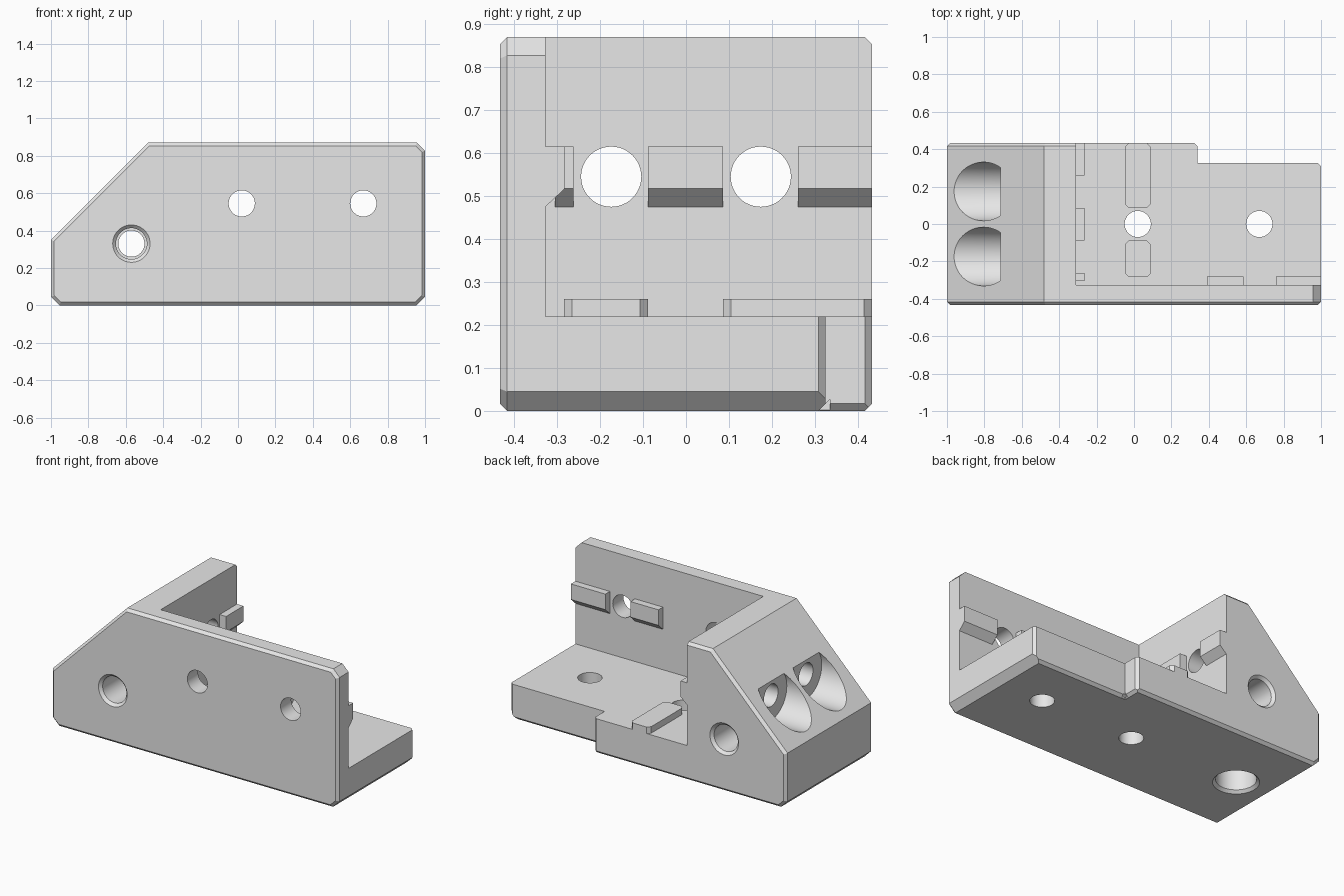
import bpy, bmesh, math

cube = bpy.data.objects.get("Cube")
if cube:
    bpy.data.objects.remove(cube, do_unlink=True)

mat = bpy.data.materials.new("plain_grey")
GREY = (0.8, 0.8, 0.8, 1)
mat.use_nodes = True
mat.diffuse_color = GREY
for node in mat.node_tree.nodes:
    if node.type == 'BSDF_PRINCIPLED':
        node.inputs["Base Color"].default_value = GREY

EDGE = 0.017      # small chamfer
HALF = 0.433      # half depth
WALL = -0.327     # inner face of the front wall
RIB = -0.31       # inner face of the end block
FLOOR = 0.22
BORE = 0.07
KEY = 0.045       # how far the keys stand out
HOLE_Z = 0.545


def place(axis, t, p):
    a, b = p
    return {'x': (t, a, b), 'y': (a, t, b), 'z': (a, b, t)}[axis]


def loft(name, axis, stations, bevel=0):
    """Closed solid through 2D outlines stacked along an axis."""
    bm = bmesh.new()
    rings = [[bm.verts.new(place(axis, t, p)) for p in pts] for t, pts in stations]
    for r0, r1 in zip(rings, rings[1:]):
        n = len(r0)
        for i in range(n):
            j = (i + 1) % n
            bm.faces.new((r0[i], r0[j], r1[j], r1[i]))
    caps = [bm.faces.new(rings[0]), bm.faces.new(rings[-1])]
    bmesh.ops.recalc_face_normals(bm, faces=bm.faces[:])
    if bevel:
        rim = list({e for f in caps for e in f.edges})
        bmesh.ops.bevel(bm, geom=rim, offset=bevel, segments=1,
                        affect='EDGES', profile=0.5)
    me = bpy.data.meshes.new(name)
    bm.to_mesh(me)
    bm.free()
    me.materials.append(mat)
    ob = bpy.data.objects.new(name, me)
    bpy.context.collection.objects.link(ob)
    return ob


def prism(name, axis, lo, hi, pts, bevel=0):
    return loft(name, axis, [(lo, pts), (hi, pts)], bevel)


def rect(a0, a1, b0, b1, c=0):
    if not c:
        return [(a0, b0), (a1, b0), (a1, b1), (a0, b1)]
    return [(a0 + c, b0), (a1 - c, b0), (a1, b0 + c), (a1, b1 - c),
            (a1 - c, b1), (a0 + c, b1), (a0, b1 - c), (a0, b0 + c)]


def bore(axis, centre, steps, n=48):
    """Turned cutter: steps are (position, radius)."""
    def circle(r):
        return [(centre[0] + r * math.cos(math.tau * i / n),
                 centre[1] + r * math.sin(math.tau * i / n)) for i in range(n)]
    return loft("cutter", axis, [(t, circle(r)) for t, r in steps])


# Main body: side profile with chamfered corners and bevelled front and back rims
profile = [(-0.955, 0), (0.955, 0), (1, 0.045), (1, 0.827), (0.957, 0.87),
           (-0.48, 0.87), (-1, 0.35), (-1, 0.045)]
body = prism("bracket_body", 'y', -HALF, HALF, profile, EDGE)

cutters = [
    # open pocket above the floor
    prism("cutter", 'x', RIB, 2, rect(WALL, 2, FLOOR, 2)),
    # stepped rear corner with chamfered upright edges
    prism("cutter", 'z', -1, 2, [(0.29, 0.466), (0.34, 0.416), (0.34, 0.325),
                                 (0.983, 0.325), (1.02, 0.288), (2, 0.288),
                                 (2, 2), (0.29, 2)]),
    # chamfers under the step
    prism("cutter", 'x', 0.325, 1.1, [(0.298, -0.01), (0.335, -0.01), (0.335, 0.027)]),
    prism("cutter", 'y', 0.31, 0.5, [(0.313, -0.01), (0.35, -0.01), (0.35, 0.027)]),
    # cross hole, countersunk at both ends
    bore('y', (-0.57, 0.33), [(-0.45, 0.117), (-0.416, 0.083), (-0.15, 0.083),
                              (-0.15, BORE), (0.15, BORE), (0.15, 0.083),
                              (0.416, 0.083), (0.45, 0.117)]),
    # blind hole underneath
    bore('z', (-0.745, 0), [(-0.02, 0.152), (EDGE, 0.115), (0.25, 0.115)]),
]
# plain holes in the wall and the floor
for x in (0.02, 0.67):
    cutters.append(bore('y', (x, HOLE_Z), [(-0.6, BORE), (-0.2, BORE)]))
    cutters.append(bore('z', (x, 0), [(-0.2, BORE), (0.4, BORE)]))
# counterbored holes through the slope
for y in (-0.174, 0.174):
    cutters.append(bore('x', (y, HOLE_Z), [(-1.3, 0.157), (-0.715, 0.157),
                                           (-0.715, BORE), (-0.1, BORE)]))

for cutter in cutters:
    cutter.hide_render = True
    mod = body.modifiers.new("cut", 'BOOLEAN')
    mod.operation = 'DIFFERENCE'
    mod.solver = 'EXACT'
    mod.object = cutter
bpy.ops.object.select_all(action='DESELECT')
bpy.context.view_layer.objects.active = body
body.select_set(True)
for mod in list(body.modifiers):
    bpy.ops.object.modifier_apply(modifier=mod.name)
for cutter in cutters:
    bpy.data.objects.remove(cutter, do_unlink=True)
bpy.ops.object.shade_smooth_by_angle(angle=math.radians(20))


# Keys with a sloping underside on the wall and on the end block
def key_profile(face):
    return [(face - 0.01, 0.475), (face, 0.475), (face + KEY, 0.517),
            (face + KEY, 0.615), (face - 0.01, 0.615)]


for side, lo, hi in (("inner", 0.39, 0.585), ("outer", 0.76, 1)):
    prism("wall_key_" + side, 'x', lo, hi, key_profile(WALL))
for side, lo, hi in (("front", -0.305, -0.262), ("middle", -0.088, 0.086),
                     ("back", 0.26, HALF)):
    prism("block_key_" + side, 'y', lo, hi, key_profile(RIB))

# Low floor keys with clipped corners
for side, lo, hi in (("front", -0.284, -0.088), ("back", 0.086, HALF)):
    prism("floor_key_" + side, 'z', FLOOR - 0.01, 0.261,
          rect(-0.047, 0.088, lo, hi, 0.019))
